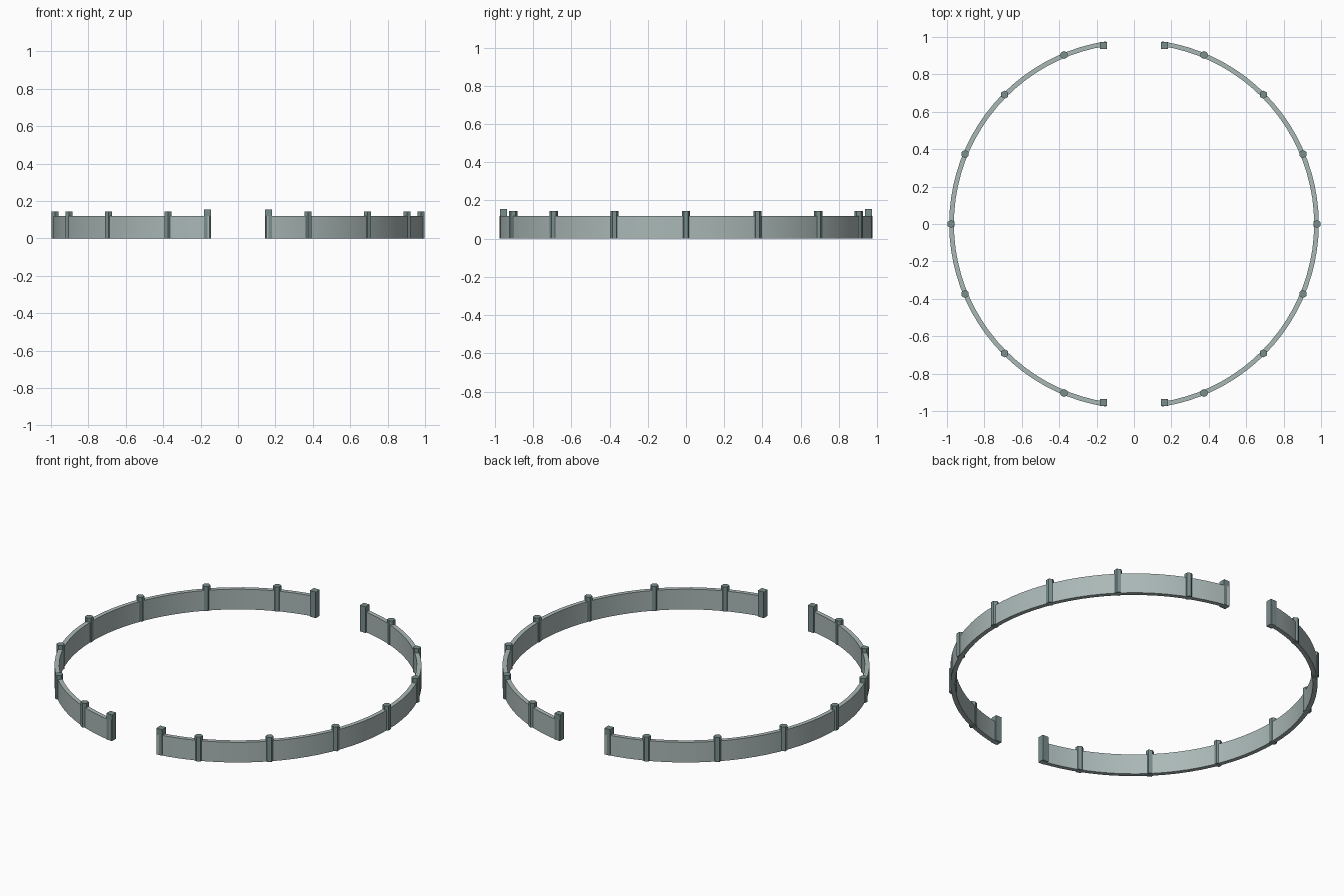
import bpy, bmesh
from math import radians, sin, cos

if "Cube" in bpy.data.objects:
    bpy.data.objects.remove(bpy.data.objects["Cube"])

R_IN, R_OUT, R_POST = 0.963, 0.988, 0.978
WALL_H, POST_H, END_H = 0.12, 0.145, 0.155
END_ANGLE = radians(81.2)
SEGMENTS = 40


def material(name, color):
    mat = bpy.data.materials.new(name)
    mat.diffuse_color = (*color, 1)
    mat.use_nodes = True
    mat.node_tree.nodes["Principled BSDF"].inputs["Base Color"].default_value = mat.diffuse_color
    return mat


WALL_MAT = material("wall_grey_green", (0.40, 0.48, 0.47))
POST_MAT = material("post_dark_green", (0.19, 0.27, 0.265))


# Curved wall: rectangular section swept along an arc on one side
def wall(name, side):
    bm = bmesh.new()
    section = [(R_IN, 0), (R_OUT, 0), (R_OUT, WALL_H), (R_IN, WALL_H)]
    rings = []
    for i in range(SEGMENTS + 1):
        a = -END_ANGLE + 2 * END_ANGLE * i / SEGMENTS
        rings.append([bm.verts.new((side * r * cos(a), r * sin(a), z)) for r, z in section])
    for a, b in zip(rings, rings[1:]):
        for k in range(4):
            n = (k + 1) % 4
            bm.faces.new((a[k], a[n], b[n], b[k]))
    bm.faces.new(rings[0])
    bm.faces.new(rings[-1])
    bmesh.ops.recalc_face_normals(bm, faces=bm.faces)
    mesh = bpy.data.meshes.new(name)
    bm.to_mesh(mesh)
    bm.free()
    mesh.materials.append(WALL_MAT)
    obj = bpy.data.objects.new(name, mesh)
    bpy.context.collection.objects.link(obj)
    bpy.ops.object.select_all(action='DESELECT')
    obj.select_set(True)
    bpy.context.view_layer.objects.active = obj
    bpy.ops.object.shade_smooth_by_angle(angle=radians(30))


# Hexagonal post
def hex_post(name, x, y):
    bpy.ops.mesh.primitive_cylinder_add(vertices=6, radius=0.022, depth=POST_H,
                                        location=(x, y, POST_H / 2))
    obj = bpy.context.object
    obj.name = name
    obj.data.materials.append(POST_MAT)


# Square gate post closing a wall end
def gate_post(name, x, y):
    bpy.ops.mesh.primitive_cube_add(size=1, location=(x, y, END_H / 2))
    obj = bpy.context.object
    obj.name = name
    obj.scale = (0.038, 0.038, END_H)
    obj.data.materials.append(POST_MAT)


for side, label in ((-1, "left"), (1, "right")):
    wall(f"{label}_wall", side)
    for i in range(-3, 4):
        a = radians(22.5 * i)
        hex_post(f"{label}_post_{i + 4}", side * R_POST * cos(a), R_POST * sin(a))
    for end, where in ((-1, "front"), (1, "back")):
        gate_post(f"{label}_{where}_gate_post", side * 0.164, end * 0.955)
